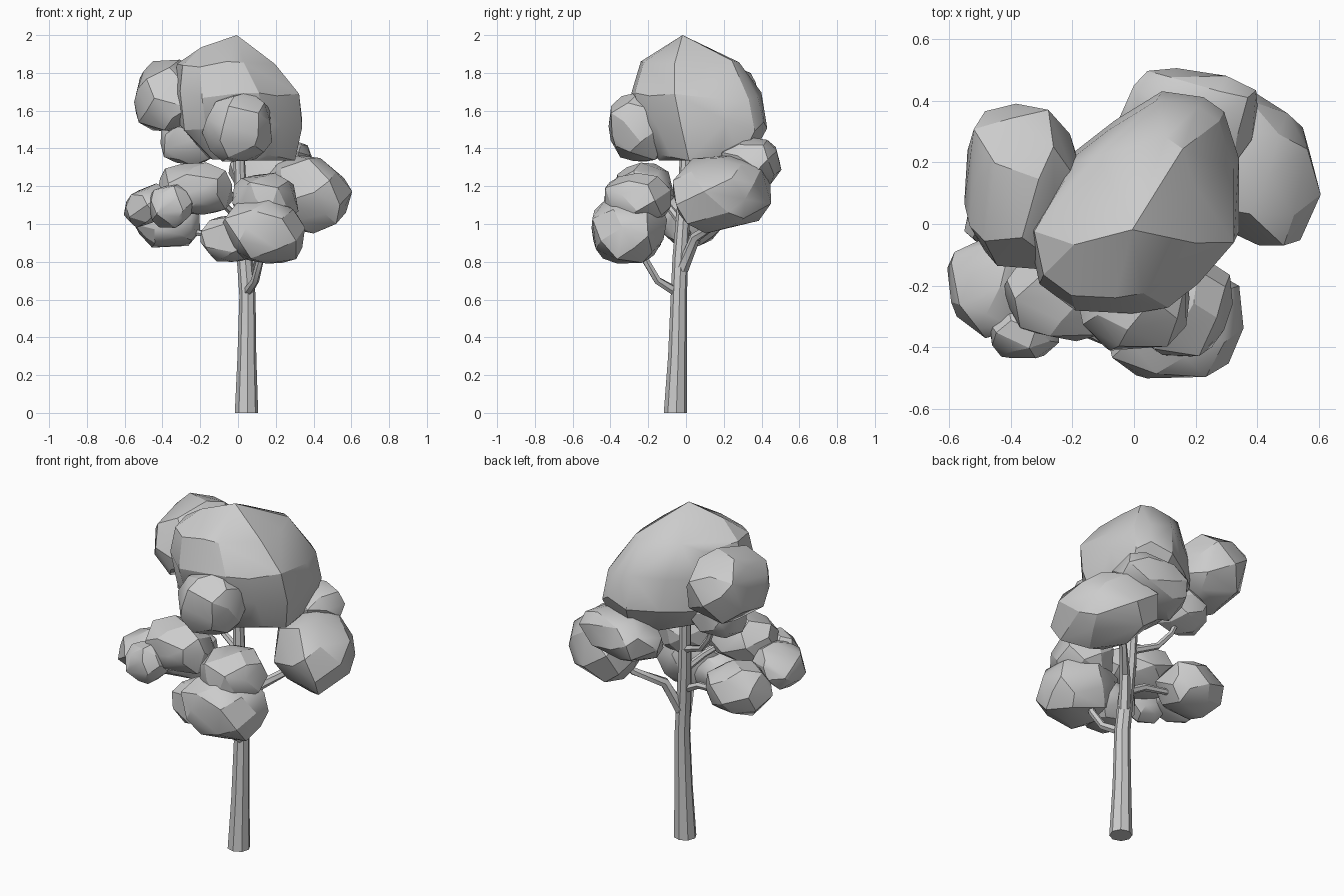
import bpy, bmesh, math, random
from mathutils import Vector

random.seed(7)
if "Cube" in bpy.data.objects:
    bpy.data.objects.remove(bpy.data.objects["Cube"], do_unlink=True)

grey = bpy.data.materials.new("plain grey")
grey.use_nodes = True
grey.diffuse_color = (0.6, 0.6, 0.6, 1)
grey.node_tree.nodes["Principled BSDF"].inputs["Base Color"].default_value = (0.6, 0.6, 0.6, 1)


def finish(name, bm, angle):
    bmesh.ops.recalc_face_normals(bm, faces=bm.faces)
    mesh = bpy.data.meshes.new(name)
    bm.to_mesh(mesh)
    bm.free()
    mesh.materials.append(grey)
    ob = bpy.data.objects.new(name, mesh)
    bpy.context.collection.objects.link(ob)
    bpy.ops.object.select_all(action='DESELECT')
    ob.select_set(True)
    bpy.context.view_layer.objects.active = ob
    bpy.ops.object.shade_smooth_by_angle(angle=math.radians(angle))


def hull(name, points, lo, hi):
    """Faceted convex lump around points, fitted to the box lo..hi."""
    for i in range(3):
        a, b = min(p[i] for p in points), max(p[i] for p in points)
        for p in points:
            p[i] = lo[i] + (p[i] - a) / (b - a) * (hi[i] - lo[i])
    bm = bmesh.new()
    for p in points:
        bm.verts.new(p)
    res = bmesh.ops.convex_hull(bm, input=bm.verts)
    loose = {v for v in res["geom_interior"] + res["geom_unused"]
             if isinstance(v, bmesh.types.BMVert)}
    bmesh.ops.delete(bm, geom=list(loose), context='VERTS')
    bmesh.ops.dissolve_limit(bm, angle_limit=math.radians(4), verts=bm.verts, edges=bm.edges)
    finish(name, bm, 26)


def clump(name, xs, ys, zs, lean=(0, 0, 0), count=32):
    """Irregular, slightly boxy leaf clump; lean shears z by x, z by y and y by x."""
    pts = []
    for i in range(count):
        z = 1 - 2 * (i + 0.5) / count
        a = i * 2.39996 + random.uniform(-0.3, 0.3)
        r = math.sqrt(1 - z * z)
        p = Vector([math.copysign(abs(c) ** 0.88, c) for c in (r * math.cos(a), r * math.sin(a), z)])
        p *= random.uniform(0.94, 1.08)
        p.z += lean[0] * p.x + lean[1] * p.y
        p.y += lean[2] * p.x
        pts.append(p)
    hull(name, pts, (xs[0], ys[0], zs[0]), (xs[1], ys[1], zs[1]))


def limb(name, path, sides):
    """Tapered tube through (x, y, z, radius) points."""
    bm = bmesh.new()
    pts = [Vector(p[:3]) for p in path]
    rings = []
    for i, p in enumerate(pts):
        d = pts[min(i + 1, len(pts) - 1)] - pts[max(i - 1, 0)]
        if sides == 8:  # trunk rings stay level
            d = Vector((0, 0, 1))
        u = d.cross(Vector((0.31, 0.95, 0.05))).normalized()
        w = d.cross(u).normalized()
        rings.append([bm.verts.new(p + path[i][3] * (u * math.cos(t) + w * math.sin(t)))
                      for t in (math.tau * (k + 0.5) / sides for k in range(sides))])
    for a, b in zip(rings, rings[1:]):
        for k in range(sides):
            j = (k + 1) % sides
            bm.faces.new((a[k], a[j], b[j], b[k]))
    bm.faces.new(rings[0])
    bm.faces.new(rings[-1])
    finish(name, bm, 30)


# Trunk and branches
limb("trunk", [(.045, -.056, 0, .062), (.047, -.045, .3, .05), (.05, -.038, .62, .043),
               (.035, -.03, .82, .042), (.018, -.015, 1.05, .036), (.008, -.005, 1.3, .031),
               (.005, 0, 1.5, .026)], 8)
branches = {
    "front_branch": [(.05, -.05, .64, .026), (.09, -.15, .70, .022), (.115, -.21, .80, .02), (.12, -.24, .9, .016)],
    "left_branch": [(.05, -.02, .76, .034), (.105, .05, .93, .028), (.22, .17, 1.01, .022), (.32, .2, 1.08, .018)],
    "right_branch": [(.03, -.03, .88, .024), (-.08, -.01, .94, .02), (-.28, .02, .96, .016)],
    "front_right_branch": [(.025, -.02, 1.0, .022), (-.06, -.09, 1.09, .018), (-.16, -.17, 1.17, .015)],
    "back_right_branch": [(.015, -.01, 1.13, .022), (-.13, .04, 1.19, .018), (-.2, .07, 1.28, .016), (-.25, .08, 1.4, .014)],
}
for name, path in branches.items():
    limb(name, path, 6)

# Crown: one plan outline scaled and shifted at several heights, closed by an apex
outline = [(-.35, 0), (-.31, -.19), (-.19, -.28), (0, -.29), (.12, -.27), (.22, -.19), (.34, -.05),
           (.34, .2), (.29, .36), (.22, .41), (.08, .43), (-.08, .33), (-.22, .22)]
crown = [Vector((0, -.03, 2)), Vector((.09, .1, 1.93)), Vector((-.19, -.08, 1.935))]
levels = ((1.35, .68, .08, .02), (1.51, .97, .02, .01), (1.68, .98, 0, -.025), (1.84, .76, -.055, -.05))
for z, s, dx, dy in levels:
    for x, y in outline:
        crown.append(Vector((x * s + dx, .06 + (y - .06) * s + dy, z + random.uniform(-.03, .03))))
hull("crown_clump", crown, (-.345, -.29, 1.335), (.34, .43, 2.0))

# Surrounding leaf clumps: x, y and z extents, then lean
clumps = {
    "crown_front_clump": ((-.19, .18), (-.41, -.06), (1.33, 1.70)),
    "upper_right_clump": ((-.55, -.16), (-.15, .39), (1.49, 1.87), (0, .08, 0)),
    "upper_right_low_clump": ((-.41, -.11), (-.05, .2), (1.31, 1.56)),
    "left_clump": ((.12, .605), (-.07, .45), (.95, 1.37), (-.15, 0, -.3)),
    "back_left_clump": ((-.05, .40), (.17, .505), (1.18, 1.46), (.2, .1, 0)),
    "front_upper_clump": ((-.03, .32), (-.43, -.08), (.99, 1.27)),
    "front_low_clump": ((-.10, .355), (-.50, -.10), (.79, 1.14), (-.1, 0, 0)),
    "front_low_side_clump": ((-.2, .1), (-.42, -.13), (.80, 1.05)),
    "lower_right_clump": ((-.43, -.03), (-.38, -.06), (1.05, 1.325)),
    "lower_right_outer_clump": ((-.605, -.34), (-.37, -.05), (.98, 1.215), (.35, 0, 0)),
    "lower_right_front_clump": ((-.47, -.24), (-.435, -.25), (.98, 1.21)),
    "lower_right_back_clump": ((-.55, -.2), (-.13, .19), (.875, 1.16)),
}
for name, spec in clumps.items():
    clump(name, *spec)
